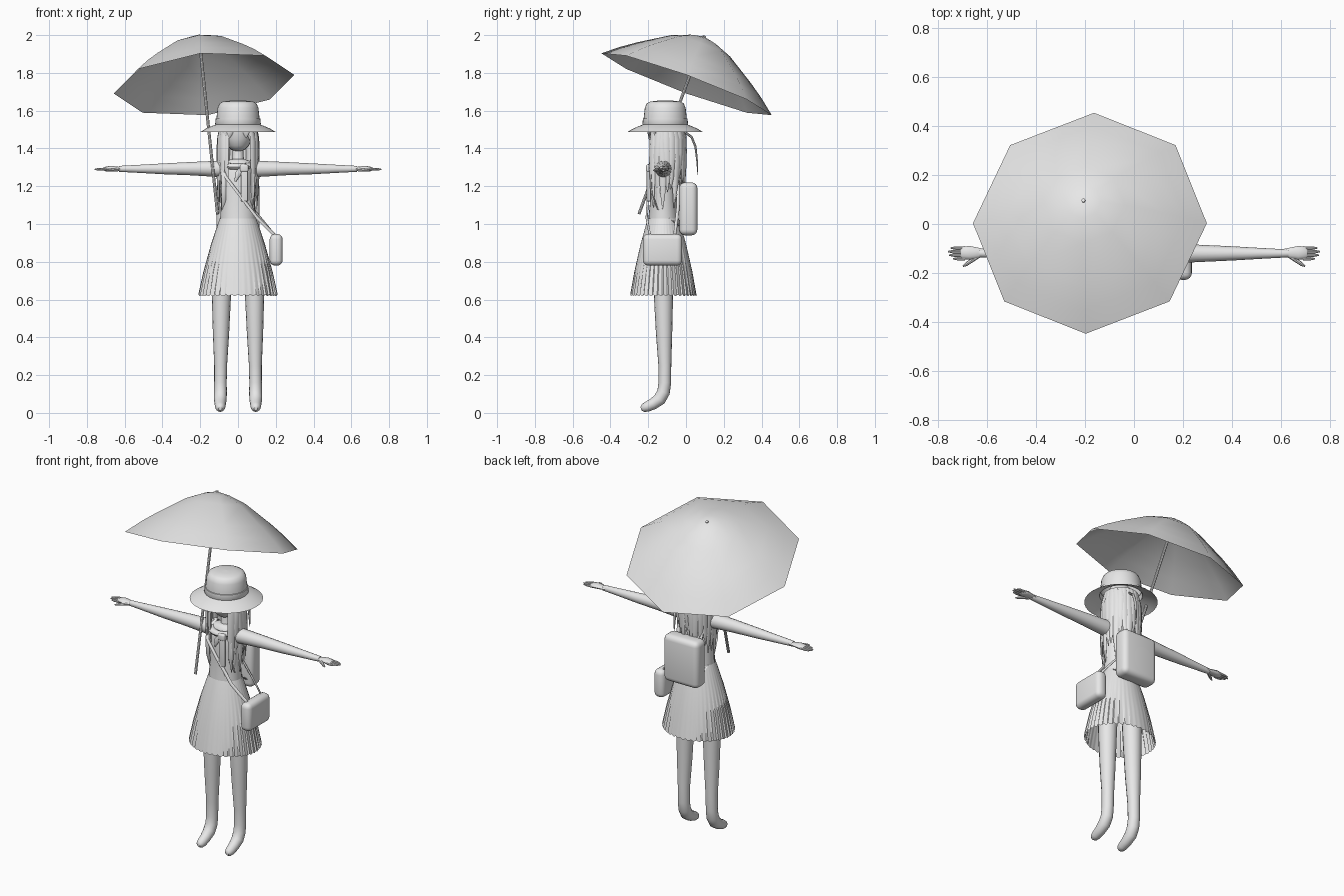
import bpy, bmesh, math, random
from mathutils import Vector, Matrix

random.seed(4)
grey = bpy.data.materials.new("plain grey")
grey.diffuse_color = (0.8, 0.8, 0.8, 1)
CY = -0.12  # body axis in y


def finish(name, bm, angle=40, recalc=True):
    if recalc:
        bmesh.ops.recalc_face_normals(bm, faces=bm.faces)
    me = bpy.data.meshes.new(name)
    bm.to_mesh(me)
    bm.free()
    me.materials.append(grey)
    ob = bpy.data.objects.new(name, me)
    bpy.context.collection.objects.link(ob)
    bpy.ops.object.select_all(action='DESELECT')
    ob.select_set(True)
    bpy.context.view_layer.objects.active = ob
    bpy.ops.object.shade_smooth_by_angle(angle=math.radians(angle))
    return ob


def skin(name, rings, closed=False, caps=True, angle=40):
    """Join rings of points into a surface."""
    bm = bmesh.new()
    vs = [[bm.verts.new(p) for p in r] for r in rings]
    n = len(vs[0])
    pairs = list(zip(vs, vs[1:])) + ([(vs[-1], vs[0])] if closed else [])
    for a, b in pairs:
        for i in range(n):
            j = (i + 1) % n
            bm.faces.new((a[i], a[j], b[j], b[i]))
    if caps and not closed:
        bm.faces.new(vs[0][::-1])
        bm.faces.new(vs[-1])
    return finish(name, bm, angle)


def tube(name, pts, sides=12, flat=1.0, ref=(0, 0, 1), closed=False):
    """Sweep a round or flattened section along (x, y, z, radius) points."""
    c = [Vector(p[:3]) for p in pts]
    n, rings, ref = len(c), [], Vector(ref)
    for i in range(n):
        a = c[i - 1] if (closed or i > 0) else c[0]
        b = c[(i + 1) % n] if (closed or i < n - 1) else c[-1]
        t = (b - a).normalized()
        u = (ref - t * ref.dot(t)).normalized()
        v, r, ref = t.cross(u), pts[i][3], u
        rings.append([c[i] + r * (math.cos(k) * v + flat * math.sin(k) * u)
                      for k in (2 * math.pi * s / sides for s in range(sides))])
    return skin(name, rings, closed)


def lathe(name, prof, y=CY, sides=32, caps=False, angle=40):
    """Elliptical rings from (rx, ry, z) rows."""
    return skin(name, [[(rx * math.cos(k), y + ry * math.sin(k), z)
                        for k in (2 * math.pi * s / sides for s in range(sides))]
                       for rx, ry, z in prof], caps=caps, angle=angle)


def rounded_box(name, lo, hi, bevel):
    bm = bmesh.new()
    bmesh.ops.create_cube(bm, size=1)
    for v in bm.verts:
        v.co = [(a + b) / 2 + q * (b - a) for a, b, q in zip(lo, hi, v.co)]
    bmesh.ops.bevel(bm, geom=bm.edges[:], offset=bevel, segments=4, profile=0.5, affect='EDGES')
    return finish(name, bm)


# Umbrella: tilted open octagonal canopy and its pole
axis = Vector((-0.104, 0.367, 1)).normalized()
centre = Vector((-0.18, 0.003, 1.74))
ex = Vector((1, 0, 0.104)).normalized()
ey = axis.cross(ex)
bm = bmesh.new()
rows = []
for r, h in ((0.48, 0), (0.40, 0.065), (0.32, 0.121), (0.165, 0.218), (0.07, 0.255)):
    rows.append([bm.verts.new(centre + axis * h + r * (ex * math.cos(k * math.pi / 4) + ey * math.sin(k * math.pi / 4)))
                 for k in range(8)])
tip = bm.verts.new(centre + axis * 0.27)
for k in range(8):
    j = (k + 1) % 8
    for a, b in zip(rows, rows[1:]):
        bm.faces.new((a[k], a[j], b[j], b[k]))
    bm.faces.new((rows[-1][k], rows[-1][j], tip))
finish("umbrella_canopy", bm, recalc=False)
top, low = centre + axis * 0.275, centre - axis * 0.735
tube("umbrella_pole", [(*low, 0.008), (*top, 0.008)], 8, ref=(1, 0, 0))

# Hat: brim, crown, band
HY = -0.11
lathe("hat", [(0.2, 0.2, 1.487), (0.17, 0.17, 1.505), (0.14, 0.14, 1.518), (0.117, 0.117, 1.527),
              (0.113, 0.113, 1.57), (0.108, 0.108, 1.615), (0.098, 0.098, 1.638),
              (0.08, 0.08, 1.648), (0.04, 0.04, 1.653), (0.002, 0.002, 1.655)], HY, angle=50)
lathe("hat_band", [(0.118, 0.118, 1.525), (0.121, 0.121, 1.53), (0.118, 0.118, 1.558), (0.112, 0.112, 1.56)], HY)

# Head and neck
lathe("head", [(0.012, 0.014, 1.385), (0.035, 0.04, 1.392), (0.058, 0.064, 1.415), (0.073, 0.077, 1.45),
               (0.08, 0.085, 1.49), (0.08, 0.085, 1.53), (0.05, 0.05, 1.58)], CY, 20, True)
lathe("neck", [(0.045, 0.045, 1.31), (0.031, 0.031, 1.34), (0.028, 0.03, 1.42)], -0.11, 14, True)

# Hair: tapering locks around the back and sides, and a parted fringe
for layer, count in ((0, 19), (1, 14)):
    for i in range(count):
        a = math.radians(-38 + 256 * (i + 0.5 * layer) / (count - 1))
        ca, sa = math.cos(a), math.sin(a)
        end = random.uniform(1.05, 1.2) if abs(ca) > 0.75 else random.uniform(1.14, 1.24)
        pts = []
        for t, grow, r in ((0, 0, 0.018), (0.2, 0.012, 0.024), (0.5, 0.016, 0.022), (0.8, 0.013, 0.014), (1, 0.01, 0.002)):
            R = 0.09 + grow - 0.012 * layer
            w = random.uniform(-0.006, 0.006)
            pts.append((R * ca - w * sa, -0.11 + R * sa + w * ca, 1.525 + (end - 1.525) * t, r))
        tube("hair_lock", pts, 6, 0.45, ref=(ca, sa, 0))
tube("loose_lock", [(0.02, -0.01, 1.49, 0.012), (0.03, 0.03, 1.46, 0.012), (0.035, 0.05, 1.41, 0.011),
                    (0.035, 0.058, 1.34, 0.008), (0.035, 0.062, 1.26, 0.002)], 6, 0.5, ref=(0, 1, 0))
for s in (1, -1):
    for k, (x, z) in enumerate(((0.045, 1.455), (0.068, 1.435), (0.085, 1.38))):
        tube("fringe", [(s * 0.015 * (k + 1), -0.192 + 0.01 * k, 1.515, 0.02),
                        (s * (0.01 + x * 0.8), -0.196 + 0.016 * k, 1.485, 0.02),
                        (s * x, -0.19 + 0.02 * k, z, 0.002)], 6, 0.4, ref=(0, -1, 0))

# Torso
lathe("torso", [(0.094, 0.08, 0.99), (0.094, 0.078, 1.04), (0.09, 0.07, 1.12), (0.095, 0.072, 1.2),
                (0.098, 0.066, 1.27), (0.088, 0.055, 1.315), (0.06, 0.045, 1.336), (0.03, 0.03, 1.343)], CY, 24, True)

# Skirt: flared with folded pleats and a scalloped hem
N, PLEATS = 160, 40
rings = []
for t in (0, 0.06, 0.35, 0.7, 1):
    ring = []
    for i in range(N):
        a = 2 * math.pi * i / N
        ph = (i * PLEATS / N) % 1
        side = min(1, abs(math.cos(a)) * 1.5)
        f = 1 - 0.05 * t * side * ph
        rx = 0.096 + 0.114 * t + 0.035 * t * (1 - t)
        ry = 0.082 + 0.093 * t + 0.03 * t * (1 - t)
        dip = 0.009 * math.sin(math.pi * ph) if t == 1 else 0
        ring.append((rx * f * math.cos(a), CY + ry * f * math.sin(a), 1.03 - 0.402 * t - dip))
    rings.append(ring)
skin("skirt", rings, caps=False, angle=35)

# Limbs, mirrored left and right
for s in (1, -1):
    tube("leg", [(s * x, y, z, r) for x, y, z, r in (
        (0.085, -0.12, 0.8, 0.056), (0.088, -0.119, 0.6, 0.05), (0.09, -0.116, 0.42, 0.043),
        (0.092, -0.112, 0.25, 0.034), (0.093, -0.112, 0.16, 0.033), (0.093, -0.119, 0.11, 0.034),
        (0.094, -0.14, 0.072, 0.034), (0.094, -0.175, 0.047, 0.03), (0.094, -0.208, 0.032, 0.027),
        (0.094, -0.228, 0.025, 0.021), (0.094, -0.238, 0.022, 0.009))], 16, ref=(1, 0, 0))
    tube("arm", [(s * x, CY, z, r) for x, z, r in (
        (0.05, 1.29, 0.045), (0.12, 1.292, 0.043), (0.25, 1.293, 0.036), (0.4, 1.292, 0.029),
        (0.52, 1.292, 0.022), (0.63, 1.292, 0.016))], 14)
    tube("hand", [(s * x, CY + 0.002, z, r) for x, z, r in (
        (0.61, 1.292, 0.016), (0.64, 1.293, 0.022), (0.67, 1.294, 0.028), (0.7, 1.291, 0.026),
        (0.708, 1.29, 0.018))], 12, 0.5)
    for k, end in enumerate((0.738, 0.755, 0.76, 0.748)):
        y = CY + (k - 1.5) * 0.0145
        tube("finger", [(s * 0.69, y, 1.291, 0.0075), (s * (end - 0.02), y * 1.0, 1.29, 0.007),
                        (s * end, y, 1.289, 0.003)], 8)
    tube("thumb", [(s * 0.635, -0.128, 1.29, 0.011), (s * 0.665, -0.15, 1.287, 0.009),
                   (s * 0.685, -0.165, 1.285, 0.007), (s * 0.698, -0.173, 1.284, 0.003)], 8)
    # Backpack shoulder strap
    tube("backpack_strap", [(s * 0.075, y, z, 0.012) for y, z in (
        (-0.03, 1.2), (-0.055, 1.3), (-0.1, 1.34), (-0.15, 1.325), (-0.185, 1.26), (-0.18, 1.16),
        (-0.15, 1.08), (-0.09, 1.03), (-0.03, 0.99))], 8, 0.35, ref=(0, 1, 0))

# Scarf: ring, knot and hanging ends
ring = [2 * math.pi * k / 24 for k in range(24)]
tube("scarf_ring", [(0.066 * math.cos(a), -0.14 + 0.05 * math.sin(a), 1.312 + 0.008 * math.sin(a), 0.019)
                    for a in ring], 10, 0.85, closed=True)
rounded_box("scarf_knot", (0.01, -0.212, 1.275), (0.055, -0.175, 1.315), 0.01)
rounded_box("scarf_end_long", (0.016, -0.208, 1.12), (0.052, -0.188, 1.3), 0.005)
tube("scarf_end_short", [(0.02, -0.2, 1.295, 0.014), (0.0, -0.204, 1.265, 0.016), (-0.015, -0.2, 1.225, 0.004)],
     8, 0.4, ref=(0, 1, 0))

# Backpack and shoulder bag with its strap across the body
rounded_box("backpack", (-0.115, -0.035, 0.94), (0.115, 0.06, 1.22), 0.03)
rounded_box("shoulder_bag", (0.168, -0.228, 0.78), (0.236, -0.02, 0.947), 0.028)
tube("bag_strap", [(x, y, z, 0.009) for x, y, z in (
    (-0.085, -0.12, 1.34), (-0.09, -0.165, 1.305), (-0.065, -0.195, 1.25), (0, -0.204, 1.165),
    (0.05, -0.204, 1.1), (0.1, -0.208, 1.035), (0.15, -0.2, 0.985), (0.195, -0.19, 0.94),
    (0.2, -0.12, 0.92), (0.195, -0.06, 0.94), (0.13, -0.05, 1.02), (0.07, -0.042, 1.09),
    (0, -0.04, 1.18), (-0.06, -0.048, 1.27), (-0.085, -0.075, 1.325))], 8, 0.5, ref=(0, 0, 1), closed=True)
